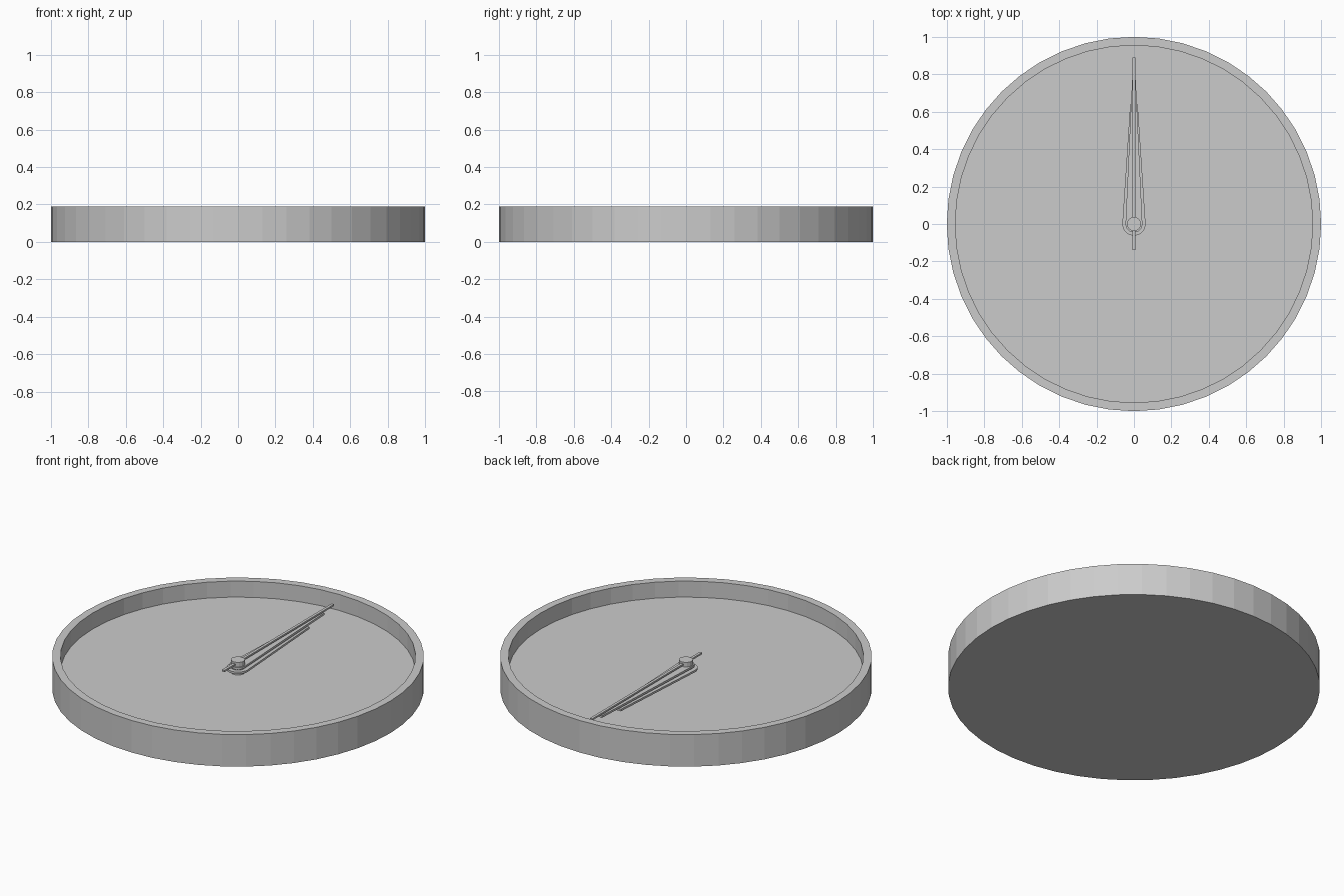
import bpy, bmesh, math

if "Cube" in bpy.data.objects:
    bpy.data.objects.remove(bpy.data.objects["Cube"])

SIDES = 48


def make_object(name, bm):
    bmesh.ops.recalc_face_normals(bm, faces=bm.faces)
    mesh = bpy.data.meshes.new(name)
    bm.to_mesh(mesh)
    bm.free()
    obj = bpy.data.objects.new(name, mesh)
    bpy.context.collection.objects.link(obj)
    return obj


def extrude_outline(name, points, z0, z1):
    bm = bmesh.new()
    face = bm.faces.new([bm.verts.new((x, y, z0)) for x, y in points])
    top = bmesh.ops.extrude_face_region(bm, geom=[face])["geom"]
    verts = [v for v in top if isinstance(v, bmesh.types.BMVert)]
    bmesh.ops.translate(bm, verts=verts, vec=(0, 0, z1 - z0))
    return make_object(name, bm)


def circle(radius, sides):
    return [(radius * math.cos(2 * math.pi * i / sides),
             radius * math.sin(2 * math.pi * i / sides)) for i in range(sides)]


def tapered_hand(name, radius, tip_half, length, z0, z1):
    # Round tail around the pivot, straight taper to a blunt tip
    tail = [(radius * math.cos(math.pi + math.pi * i / 12),
             radius * math.sin(math.pi + math.pi * i / 12)) for i in range(13)]
    return extrude_outline(name, tail + [(tip_half, length), (-tip_half, length)], z0, z1)


# Case: solid disc with a recessed dial inside a thin rim
bm = bmesh.new()
rings = []
for radius, z in [(1, 0), (1, 0.19), (0.955, 0.19), (0.955, 0.095)]:
    rings.append([bm.verts.new((x, y, z)) for x, y in circle(radius, SIDES)])
for a, b in zip(rings, rings[1:]):
    for i in range(SIDES):
        j = (i + 1) % SIDES
        bm.faces.new((a[i], a[j], b[j], b[i]))
bm.faces.new(rings[0])
bm.faces.new(rings[-1])
make_object("clock_case", bm)

# Hands stacked above the dial
tapered_hand("hour_hand", 0.062, 0.02, 0.64, 0.112, 0.124)
tapered_hand("minute_hand", 0.045, 0.008, 0.80, 0.131, 0.143)
extrude_outline("second_hand", [(-0.008, -0.14), (0.008, -0.14),
                                (0.008, 0.89), (-0.008, 0.89)], 0.150, 0.160)

# Pivot pin
extrude_outline("pivot_pin", circle(0.038, 16), 0.095, 0.17)
